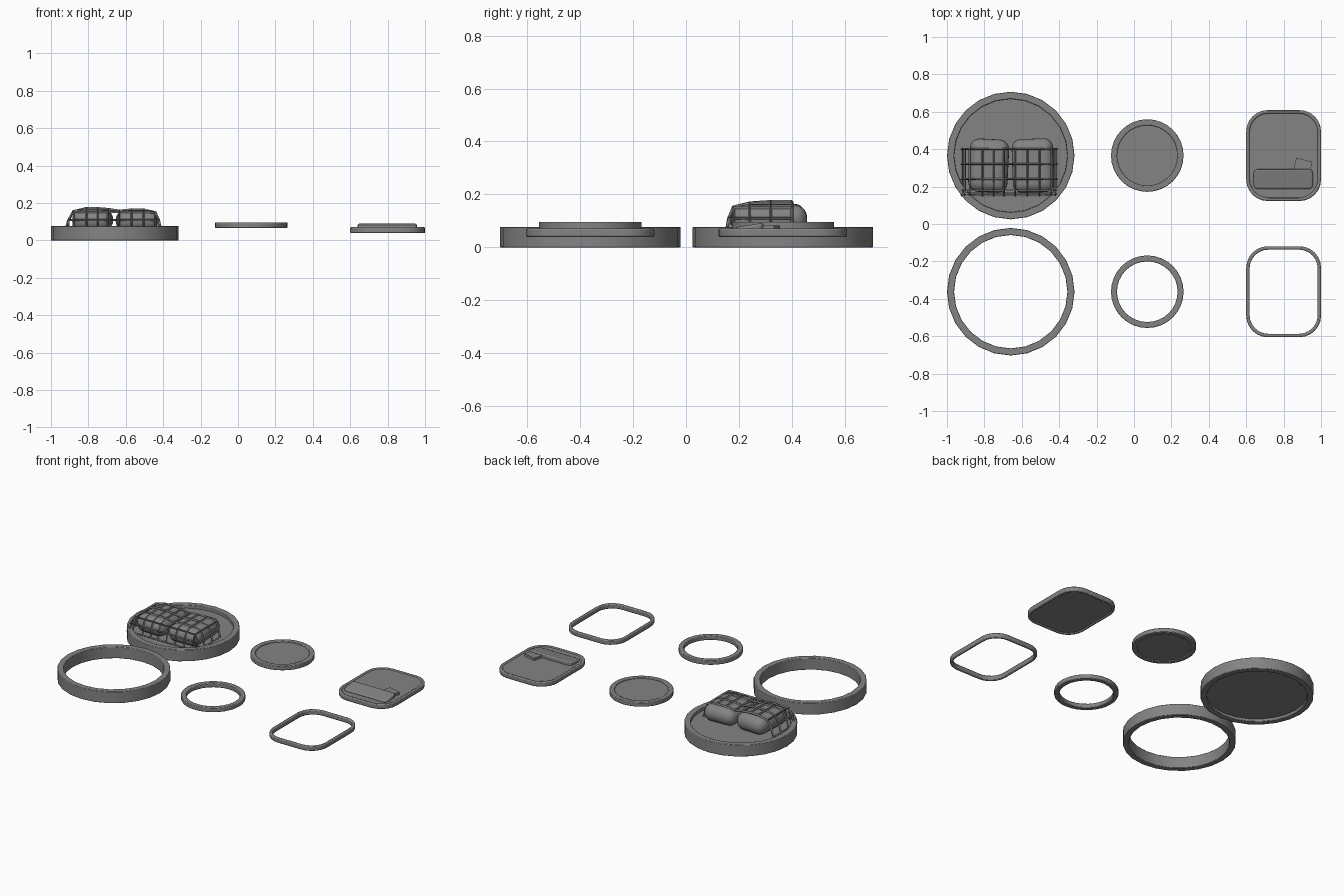
import bpy, bmesh, math
from mathutils import Matrix, Vector

if "Cube" in bpy.data.objects:
    bpy.data.objects.remove(bpy.data.objects["Cube"])

YB, YF = 0.366, -0.362      # back row (filled) and front row (rims only)

dark = bpy.data.materials.new("dark_grey")
dark.diffuse_color = (0.23, 0.23, 0.23, 1)
dark.use_nodes = True
dark.node_tree.nodes["Principled BSDF"].inputs["Base Color"].default_value = dark.diffuse_color


def finish(bm, name, bevel=0.0, segs=1, smooth=30):
    bmesh.ops.recalc_face_normals(bm, faces=bm.faces[:])
    me = bpy.data.meshes.new(name)
    bm.to_mesh(me)
    bm.free()
    me.materials.append(dark)
    ob = bpy.data.objects.new(name, me)
    bpy.context.collection.objects.link(ob)
    if bevel:
        m = ob.modifiers.new("Bevel", 'BEVEL')
        m.width, m.segments = bevel, segs
        m.limit_method, m.angle_limit = 'ANGLE', math.radians(40)
    if smooth:
        bpy.ops.object.select_all(action='DESELECT')
        ob.select_set(True)
        bpy.context.view_layer.objects.active = ob
        bpy.ops.object.shade_smooth_by_angle(angle=math.radians(smooth))
    return ob


def circle(r, n):
    return [(r * math.cos(2 * math.pi * i / n), r * math.sin(2 * math.pi * i / n)) for i in range(n)]


def rounded(hx, hy, r, k=6):
    pts = []
    for q, (sx, sy) in enumerate([(1, 1), (-1, 1), (-1, -1), (1, -1)]):
        for i in range(k + 1):
            a = math.pi / 2 * (q + i / k)
            pts.append((sx * (hx - r) + r * math.cos(a), sy * (hy - r) + r * math.sin(a)))
    return pts


def rim(name, outer, inner, cx, cy, z0, z1, bevel):
    bm = bmesh.new()
    loops = [[bm.verts.new((cx + x, cy + y, z)) for x, y in pts]
             for pts, z in ((outer, z0), (outer, z1), (inner, z1), (inner, z0))]
    n = len(outer)
    for k in range(4):
        a, b = loops[k], loops[(k + 1) % 4]
        for i in range(n):
            j = (i + 1) % n
            bm.faces.new((a[i], a[j], b[j], b[i]))
    return finish(bm, name, bevel, 2)


def plate(name, pts, cx, cy, z0, z1, slope=0.0, bevel=0.0, segs=1):
    bm = bmesh.new()
    f = bm.faces.new([bm.verts.new((cx + x, cy + y, z0)) for x, y in pts])
    ext = bmesh.ops.extrude_face_region(bm, geom=[f], use_keep_orig=True)
    for v in ext['geom']:
        if isinstance(v, bmesh.types.BMVert):
            v.co.z = z1 + slope * (v.co.y - cy)
    return finish(bm, name, bevel, segs)


def block(name, loc, size, rot=0.0, bevel=0.0, segs=1):
    bm = bmesh.new()
    bmesh.ops.create_cube(bm, size=1)
    bmesh.ops.transform(bm, verts=bm.verts[:], matrix=Matrix.Translation(loc)
                        @ Matrix.Rotation(math.radians(rot), 4, 'Z')
                        @ Matrix.Diagonal(Vector((*size, 1))))
    return finish(bm, name, bevel, segs, 40)


# Rims: each appears once filled (back) and once empty (front)
kinds = [
    ("large_round", circle(0.341, 24), circle(0.303, 24), -0.659, 0.0, 0.077, 0.018, 0.055, 0.003),
    ("small_round", circle(0.194, 32), circle(0.162, 32), 0.071, 0.067, 0.096, 0.073, 0.09, 0.004),
    ("rounded_square", rounded(0.2, 0.243, 0.115), rounded(0.182, 0.225, 0.1), 0.8, 0.039, 0.071,
     0.045, 0.066, 0.006),
]
for name, outer, inner, cx, z0, z1, p0, p1, bev in kinds:
    rim(name + "_rim_filled", outer, inner, cx, YB, z0, z1, bev)
    rim(name + "_rim_empty", outer, inner, cx, YF, z0, z1, bev)
    plate(name + "_panel", inner, cx, YB, p0, p1)

# Pillows under the net
block("left_pillow", (-0.777, 0.312, 0.109), (0.21, 0.285, 0.112), -3, 0.052, 5)
block("right_pillow", (-0.54, 0.312, 0.107), (0.222, 0.288, 0.108), 2, 0.05, 5)

# Cargo net draped over front, sides and top of the pillows
xs = [-0.922, -0.905, -0.88, -0.81, -0.75, -0.695, -0.635, -0.57, -0.505, -0.442, -0.424, -0.413]
zx = [0.058, 0.11, 0.156, 0.172, 0.172, 0.167, 0.158, 0.164, 0.164, 0.15, 0.11, 0.058]
ys = [0.153, 0.163, 0.18, 0.24, 0.32, 0.4]
zy = [0.058, 0.11, 0.152, 0.166, 0.172, 0.172]
bm = bmesh.new()
grid = [[bm.verts.new((x, y, min(a, b))) for x, a in zip(xs, zx)] for y, b in zip(ys, zy)]
for r0, r1 in zip(grid, grid[1:]):
    for i in range(len(xs) - 1):
        bm.faces.new((r0[i], r0[i + 1], r1[i + 1], r1[i]))
net = finish(bm, "cargo_net", smooth=0)
w = net.modifiers.new("Wire", 'WIREFRAME')
w.thickness, w.offset, w.use_boundary, w.use_even_offset = 0.014, 0, True, False

# Wedge-shaped pocket with a card sticking out of its back edge
plate("pocket", rounded(0.158, 0.053, 0.022, 4), 0.798, 0.24, 0.06, 0.084, 0.16, 0.008, 3)
block("pocket_card", (0.9, 0.3, 0.074), (0.088, 0.09, 0.018), -15)
